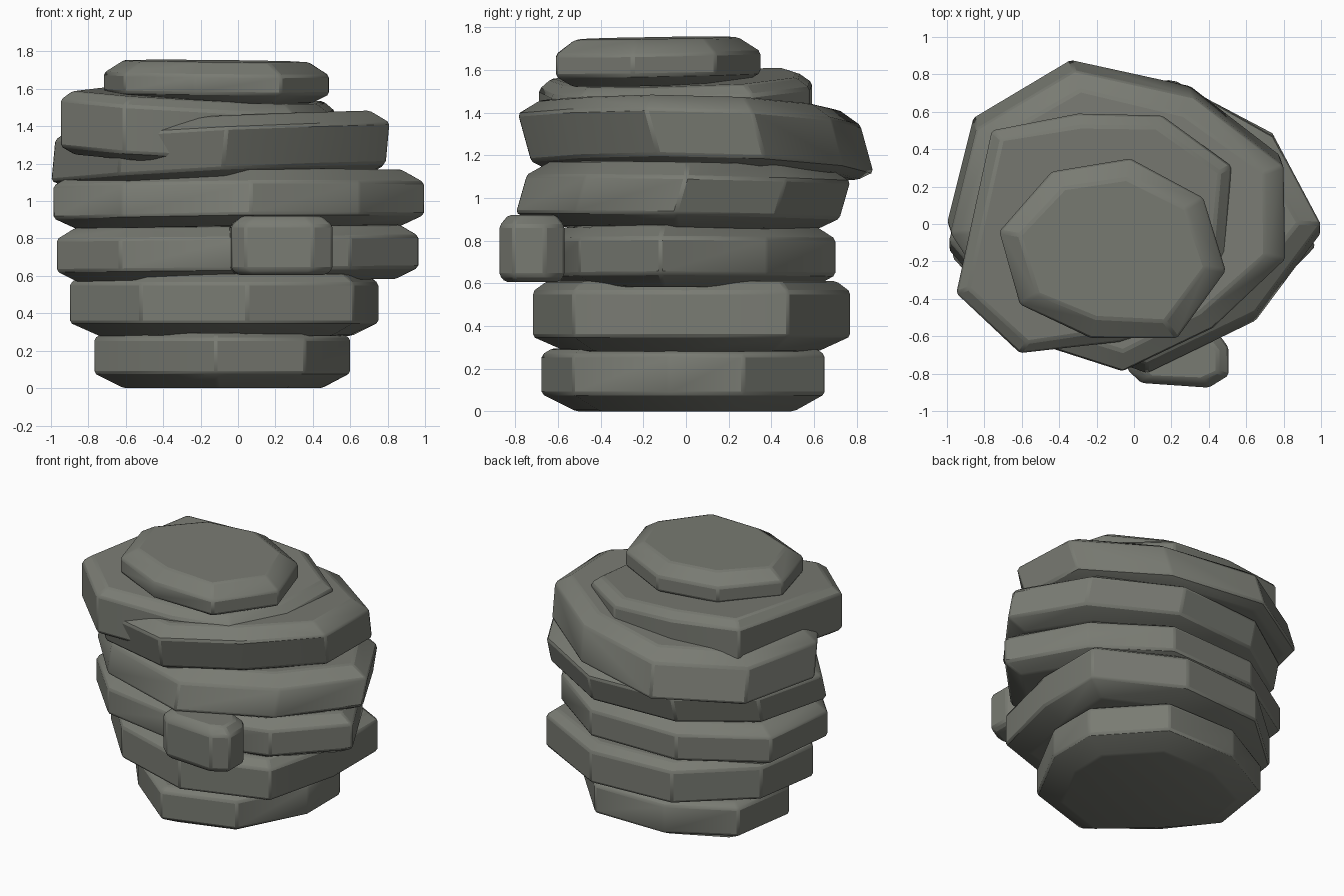
import bpy
import bmesh
import math
from mathutils import Vector

default_cube = bpy.data.objects.get("Cube")
if default_cube:
    bpy.data.objects.remove(default_cube, do_unlink=True)

# One stone colour for everything
stone = bpy.data.materials.new("grey green stone")
stone.use_nodes = True
stone_colour = (0.19, 0.197, 0.17, 1.0)
stone.diffuse_color = stone_colour
stone.node_tree.nodes["Principled BSDF"].inputs["Base Color"].default_value = stone_colour


def make_slab(name, outline, bottom, top, tilt=(0, 0), lower=(0.1, 0.05),
              upper=(0.08, 0.05), shear=(0, 0), soften=0.012):
    """Rough stone: an outline raised through four rings, chamfered and tilted.

    lower and upper are (inward, vertical) chamfer sizes; shear moves the
    upper rings sideways so that the wall leans.
    """
    bm = bmesh.new()
    centre = sum((Vector(p) for p in outline), Vector((0, 0))) / len(outline)
    levels = [
        (bottom, lower[0], 0),
        (bottom + lower[1], 0, 0),
        (top - upper[1], 0, 1),
        (top, upper[0], 1),
    ]
    rings = []
    for height, inset, lean in levels:
        ring = []
        for point in outline:
            arm = Vector(point) - centre
            flat = centre + arm * (1 - inset / arm.length) + Vector(shear) * lean
            z = height + tilt[0] * flat.x + tilt[1] * flat.y
            ring.append(bm.verts.new((flat.x, flat.y, z)))
        rings.append(ring)

    # Walls, chamfers and the two caps
    count = len(outline)
    for below, above in zip(rings, rings[1:]):
        for i in range(count):
            j = (i + 1) % count
            bm.faces.new((below[i], below[j], above[j], above[i]))
    bm.faces.new(rings[0])
    bm.faces.new(rings[-1])
    bmesh.ops.recalc_face_normals(bm, faces=bm.faces[:])

    mesh = bpy.data.meshes.new(name)
    bm.to_mesh(mesh)
    bm.free()
    mesh.materials.append(stone)
    slab = bpy.data.objects.new(name, mesh)
    bpy.context.collection.objects.link(slab)

    # Slightly worn edges
    bevel = slab.modifiers.new("worn edges", "BEVEL")
    bevel.width = soften
    bevel.segments = 1
    bevel.limit_method = "ANGLE"
    bevel.angle_limit = math.radians(25)

    bpy.ops.object.select_all(action="DESELECT")
    slab.select_set(True)
    bpy.context.view_layer.objects.active = slab
    bpy.ops.object.shade_smooth_by_angle(angle=math.radians(30))
    return slab


# Stack of slabs, from the ground up
make_slab("base_slab",
          [(-.77, -.04), (-.52, -.36), (-.12, -.68), (.36, -.53), (.6, -.08),
           (.6, .27), (.25, .65), (-.28, .65), (-.7, .42)],
          bottom=0, top=.295, lower=(.16, .08), upper=(.05, .03))

make_slab("second_slab",
          [(-.9, -.12), (-.52, -.54), (.05, -.72), (.62, -.53), (.75, 0),
           (.75, .48), (.2, .77), (-.4, .73), (-.83, .35)],
          bottom=.28, top=.61, lower=(.16, .07), upper=(.07, .05))

make_slab("third_slab",
          [(-.97, -.18), (-.63, -.54), (0, -.66), (.6, -.5), (.97, -.12),
           (.7, .38), (.25, .7), (-.4, .68), (-.91, .36)],
          bottom=.575, top=.865, tilt=(.01, 0), lower=(.12, .06), upper=(.1, .06))

make_slab("fourth_slab",
          [(-.99, -.14), (-.62, -.56), (.07, -.8), (.65, -.52), (1, -.05),
           (.75, .42), (.22, .72), (-.4, .68), (-.85, .37)],
          bottom=.855, top=1.16, tilt=(.01, -.02), shear=(0, .05),
          lower=(.13, .06), upper=(.12, .07))

make_slab("fifth_slab",
          [(-1, .01), (-.86, .57), (-.34, .88), (.3, .74), (.78, .37),
           (.79, -.13), (.4, -.5), (-.08, -.73), (-.64, -.55)],
          bottom=1.12, top=1.445, tilt=(.05, -.025), shear=(.02, -.06),
          lower=(.08, .04), upper=(.11, .07))

make_slab("sixth_slab",
          [(-.95, -.37), (-.61, -.69), (-.08, -.63), (.3, -.51), (.49, -.15),
           (.52, .31), (.15, .58), (-.3, .59), (-.76, .5)],
          bottom=1.21, top=1.55, tilt=(-.06, .04), lower=(.08, .04), upper=(.07, .05))

make_slab("cap_slab",
          [(-.72, -.04), (-.61, -.43), (-.23, -.61), (.23, -.61), (.49, -.25),
           (.37, .14), (-.02, .35), (-.44, .28)],
          bottom=1.53, top=1.75, tilt=(-.01, .015), upper=(.11, .07))

# Small stone jutting from the front
make_slab("front_block",
          [(-.045, -.57), (-.035, -.78), (.04, -.85), (.4, -.875), (.505, -.81),
           (.505, -.66), (.44, -.57)],
          bottom=.605, top=.92, lower=(.04, .03), upper=(.06, .05))
